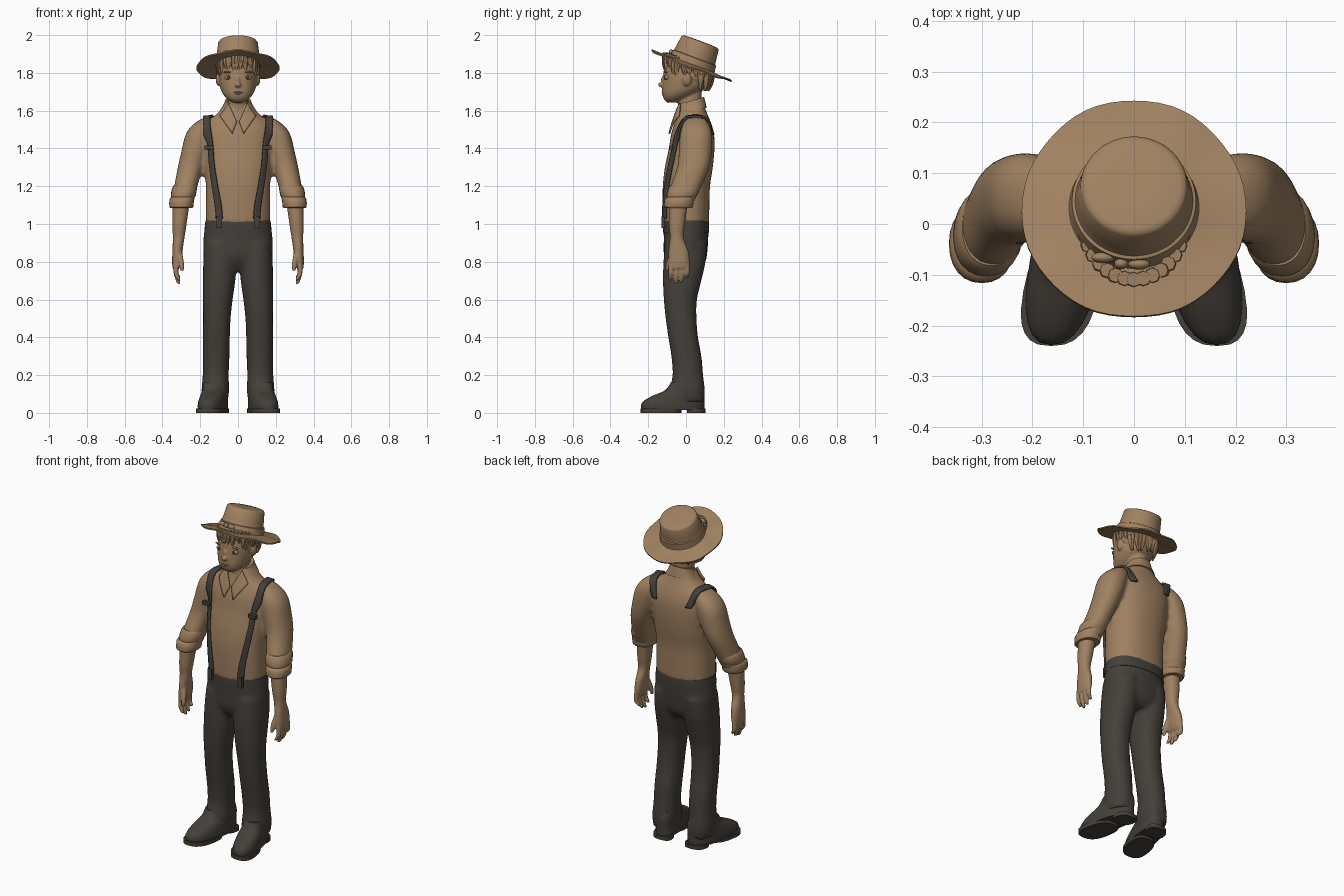
import bpy
import bmesh
import math
import random
from mathutils import Matrix, Vector

random.seed(4)
default = bpy.data.objects.get("Cube")
if default:
    bpy.data.objects.remove(default, do_unlink=True)

BOTH = (1, -1)


def material(name, rgb):
    mat = bpy.data.materials.new(name)
    mat.use_nodes = True
    color = (*rgb, 1.0)
    mat.diffuse_color = color
    shader = next(n for n in mat.node_tree.nodes if n.type == "BSDF_PRINCIPLED")
    shader.inputs["Base Color"].default_value = color
    shader.inputs["Roughness"].default_value = 0.8
    return mat


TAN = material("warm tan", (0.35, 0.22, 0.12))
DARK = material("charcoal", (0.058, 0.05, 0.041))


def smooth_path(points, steps):
    """Catmull-Rom interpolation of tuples of any length."""
    result = []
    last = len(points) - 1
    for i in range(last):
        a, b, c, d = (points[max(0, min(last, i + k))] for k in (-1, 0, 1, 2))
        for s in range(steps):
            t = s / steps
            result.append(tuple(
                q + t / 2 * (r - p + t * (2 * p - 5 * q + 4 * r - w + t * (3 * (q - r) + w - p)))
                for p, q, r, w in zip(a, b, c, d)))
    return result + [points[-1]]


def loft(bm, rings, sides=(1,), n=24, power=2.2, steps=3, warp=None):
    """Skin level rings given as centre x, centre y, height, radius x, radius y."""
    if steps > 1:
        rings = smooth_path(rings, steps)
    for side in sides:
        loops = []
        for cx, cy, z, rx, ry in rings:
            loop = []
            for k in range(n):
                a = math.tau * k / n
                c, s = math.cos(a), math.sin(a)
                v = Vector((cx + rx * math.copysign(abs(c) ** (2 / power), c),
                            cy + ry * math.copysign(abs(s) ** (2 / power), s), z))
                if warp:
                    v = warp(v)
                loop.append(bm.verts.new((v.x * side, v.y, v.z)))
            loops.append(loop)
        for low, high in zip(loops, loops[1:]):
            for k in range(n):
                j = (k + 1) % n
                bm.faces.new((low[k], low[j], high[j], high[k]))
        bm.faces.new(loops[0])
        bm.faces.new(loops[-1])


def ball(bm, center, size, sides=(1,)):
    for side in sides:
        place = Matrix.Translation((center[0] * side, *center[1:])) @ Matrix.Diagonal((*size, 1))
        bmesh.ops.create_uvsphere(bm, u_segments=16, v_segments=10, radius=1, matrix=place)


def box(bm, center, size, sides=(1,)):
    for side in sides:
        place = Matrix.Translation((center[0] * side, *center[1:])) @ Matrix.Diagonal((*size, 1))
        bmesh.ops.create_cube(bm, size=1, matrix=place)


def finish(name, bm, mat, voxel=0, relax=0):
    """Turn the bmesh into an object, optionally fused into one skin."""
    bmesh.ops.recalc_face_normals(bm, faces=bm.faces)
    mesh = bpy.data.meshes.new(name)
    bm.to_mesh(mesh)
    bm.free()
    mesh.materials.append(mat)
    mesh.polygons.foreach_set("use_smooth", [True] * len(mesh.polygons))
    mesh.set_sharp_from_angle(angle=math.radians(40))
    obj = bpy.data.objects.new(name, mesh)
    bpy.context.scene.collection.objects.link(obj)
    if voxel:
        fuse = obj.modifiers.new("fuse", "REMESH")
        fuse.mode = "VOXEL"
        fuse.voxel_size = voxel
        fuse.use_smooth_shade = True
        soften = obj.modifiers.new("soften", "SMOOTH")
        soften.factor = 0.5
        soften.iterations = relax
    return obj


def cling(obj, target, gap, thickness):
    wrap = obj.modifiers.new("cling", "SHRINKWRAP")
    wrap.target = target
    wrap.wrap_method = "NEAREST_SURFACEPOINT"
    wrap.wrap_mode = "ABOVE_SURFACE"
    wrap.offset = gap
    thick = obj.modifiers.new("thickness", "SOLIDIFY")
    thick.thickness = thickness
    thick.offset = 0


# Trousers: hips and two legs
bm = bmesh.new()
loft(bm, [(0, 0, .75, .08, .07), (0, 0, .79, .15, .1), (0, -.003, .84, .182, .115),
          (0, 0, .92, .184, .118), (0, 0, 1.0, .172, .12)])
loft(bm, [(.12, .008, .06, .066, .088), (.12, .006, .12, .073, .094), (.118, .01, .2, .069, .081),
          (.116, .002, .3, .071, .08), (.115, -.015, .4, .072, .079), (.112, -.026, .5, .073, .082),
          (.107, -.03, .6, .079, .088), (.1, -.02, .7, .086, .102), (.096, -.008, .8, .088, .112),
          (.09, 0, .9, .088, .112)], BOTH)
finish("trousers", bm, DARK, .012, 4)

bm = bmesh.new()
loft(bm, [(0, 0, .955, .179, .121), (0, 0, .985, .176, .122), (0, 0, 1.018, .172, .12)], n=40, power=2.3)
finish("waistband", bm, DARK)


# Shoes, toes turned slightly outward
def toe_out(v):
    return Vector((v.x - .18 * v.y, v.y, v.z))


bm = bmesh.new()
loft(bm, [(.12, -.068, .015, .07, .166), (.12, -.07, .035, .072, .168), (.12, -.065, .06, .07, .163),
          (.12, -.04, .09, .067, .138), (.12, -.006, .12, .064, .104), (.12, .004, .16, .06, .085)],
     BOTH, power=2.4, warp=toe_out)
finish("shoes", bm, DARK)
bm = bmesh.new()
for cy, ry, rx in ((-.132, .108, .074), (.054, .05, .06)):
    loft(bm, [(.12, cy, 0, rx, ry), (.12, cy, .024, rx, ry)], BOTH, power=2.6, steps=1, warp=toe_out)
finish("shoe_soles", bm, DARK)

# Shirt: torso and two sleeves
bm = bmesh.new()
loft(bm, [(0, 0, 1.0, .17, .122), (0, 0, 1.1, .17, .124), (0, .002, 1.2, .17, .125),
          (0, .015, 1.3, .177, .127), (0, .03, 1.4, .183, .121), (0, .035, 1.48, .185, .113),
          (0, .036, 1.54, .16, .095), (0, .033, 1.59, .105, .077), (0, .03, 1.645, .067, .062)],
     n=40, power=2.3)
loft(bm, [(.15, .05, 1.56, .04, .05), (.18, .053, 1.52, .066, .073), (.204, .053, 1.47, .075, .086),
          (.226, .05, 1.39, .073, .088), (.252, .038, 1.3, .067, .085), (.276, 0, 1.2, .062, .082),
          (.295, -.035, 1.11, .06, .074)], BOTH)
shirt = finish("shirt", bm, TAN, .012, 4)

bm = bmesh.new()
loft(bm, [(.3, -.04, 1.085, .054, .066), (.3, -.04, 1.09, .063, .076), (.298, -.036, 1.13, .065, .078),
          (.292, -.026, 1.142, .061, .075), (.29, -.022, 1.15, .066, .081), (.283, -.01, 1.19, .066, .083),
          (.28, -.006, 1.205, .058, .076)], BOTH, steps=2)
finish("rolled_cuffs", bm, TAN)

# Collar band and pointed flaps
bm = bmesh.new()
loft(bm, [(0, .033, 1.595, .1, .076), (0, .032, 1.63, .078, .07), (0, .032, 1.656, .069, .064)],
     warp=lambda v: v + Vector((0, 0, .3 * (v.y - .04))))
finish("collar_band", bm, TAN)
bm = bmesh.new()
for side in BOTH:
    corners = [(.052, -.035, 1.64), (.006, -.08, 1.545), (.03, -.09, 1.478), (.098, -.04, 1.575)]
    bm.faces.new([bm.verts.new((x * side, y, z)) for x, y, z in corners])
bmesh.ops.subdivide_edges(bm, edges=bm.edges[:], cuts=5, use_grid_fill=True)
cling(finish("collar_flaps", bm, TAN), shirt, .011, .009)

# Suspenders running over the shoulders
bm = bmesh.new()
path = smooth_path([(.1, -.115, 1.03), (.107, -.115, 1.1), (.125, -.105, 1.2), (.147, -.085, 1.33),
                    (.157, -.06, 1.45), (.164, -.02, 1.53), (.158, .04, 1.57), (.143, .1, 1.55),
                    (.115, .14, 1.47)], 5)
for side in BOTH:
    rows = [[bm.verts.new(((x + w * .01) * side, y, z)) for w in (-2, -1, 0, 1, 2)] for x, y, z in path]
    for a, b in zip(rows, rows[1:]):
        for k in range(4):
            bm.faces.new((a[k], a[k + 1], b[k + 1], b[k]))
cling(finish("suspender_straps", bm, DARK), shirt, .009, .012)
bm = bmesh.new()
box(bm, (.1, -.12, 1.01), (.028, .018, .06), BOTH)
box(bm, (.153, -.078, 1.405), (.05, .02, .022), BOTH)
finish("suspender_clips", bm, DARK)

# Forearms and hands
bm = bmesh.new()
loft(bm, [(.328, -.036, .765, .018, .05), (.324, -.037, .8, .025, .056), (.32, -.04, .86, .027, .052),
          (.314, -.049, .93, .031, .036), (.31, -.048, 1.0, .038, .043), (.3, -.04, 1.12, .045, .05)], BOTH)
for y, tip in ((-.08, .7), (-.051, .682), (-.022, .688), (.006, .71)):
    loft(bm, [(.31, y - .004, tip, .006, .006), (.316, y - .003, tip + .012, .011, .011),
              (.328, y, .74, .013, .013), (.327, y, .79, .013, .013)], BOTH, n=10)
loft(bm, [(.296, -.098, .752, .007, .008), (.297, -.096, .77, .012, .013),
          (.302, -.085, .81, .014, .016), (.314, -.065, .87, .014, .016)], BOTH, n=10)
finish("arms_and_hands", bm, TAN, .0055, 2)

# Head, neck, ears and nose
bm = bmesh.new()
loft(bm, [(0, -.07, 1.643, .026, .028), (0, -.062, 1.66, .055, .054), (0, -.036, 1.69, .081, .09),
          (0, -.01, 1.73, .096, .115), (0, 0, 1.78, .102, .121), (0, .005, 1.83, .1, .119),
          (0, .01, 1.88, .085, .1), (0, .01, 1.9, .06, .07)], n=32)
loft(bm, [(0, .025, 1.58, .06, .065), (0, .02, 1.64, .055, .062), (0, .018, 1.7, .055, .065)])
ball(bm, (.104, .005, 1.765), (.014, .024, .034), BOTH)
ball(bm, (0, -.129, 1.737), (.017, .019, .013))
ball(bm, (0, -.119, 1.76), (.011, .014, .026))
finish("head", bm, TAN, .0055, 2)

bm = bmesh.new()
ball(bm, (0, -.121, 1.697), (.027, .008, .005))
ball(bm, (0, -.119, 1.687), (.02, .009, .006))
finish("lips", bm, TAN)
bm = bmesh.new()
ball(bm, (.05, -.1, 1.776), (.021, .015, .014), BOTH)
ball(bm, (.052, -.106, 1.804), (.025, .008, .005), BOTH)
finish("eyes_and_brows", bm, TAN)
bm = bmesh.new()
ball(bm, (.05, -.113, 1.776), (.009, .004, .01), BOTH)
finish("irises", bm, DARK)

# Hair: a cap with tapered locks around it
bm = bmesh.new()
ball(bm, (0, .022, 1.787), (.106, .116, .085))
for i in range(34):
    a = math.tau * i / 34
    away = abs(a if a < math.pi else math.tau - a)
    tip = 1.822 if away < .9 else 1.785 if away < 1.9 else 1.705
    tip += random.uniform(-.014, .012)
    sweep = random.uniform(-.12, .2)
    rings = []
    for t, r in ((0, .004), (.25, .012), (.6, .017), (1, .014)):
        top = 1.866 + .14 * math.cos(a) * .3
        z = tip + (top - tip) * t
        reach = 1 - max(0, 1.76 - z) * 2.5 - .04 * t
        b = a + sweep * (1 - t)
        rings.append((.104 * reach * math.sin(b), .012 - .126 * reach * math.cos(b), z, r, r))
    loft(bm, rings, n=8, steps=2)
finish("hair", bm, TAN)

# Hat, tipped back, with a soft wavy brim
tip_back = Matrix.Translation((0, .03, 1.84)) @ Matrix.Rotation(math.radians(-20.5), 4, "X")


def hat_shape(v):
    r = max(math.hypot(v.x, v.y), .001)
    t = max(0, r - .13) / .09
    drop = .014 * (v.x / r) ** 2 - .004 * math.sin(7 * math.atan2(v.y, v.x))
    return tip_back @ Vector((v.x, v.y * (1 + .03 * t), v.z - t * drop))


def turned(profile):
    return [(0, 0, z, r, r) for r, z in profile]


bm = bmesh.new()
loft(bm, turned([(.05, .137), (.09, .135), (.1, .132), (.105, .125), (.112, .07), (.12, .02), (.128, .006),
                 (.15, .003), (.185, .002), (.221, .002), (.221, -.005), (.185, -.006), (.13, -.006),
                 (.1, -.004)]), n=56, power=2, steps=1, warp=hat_shape)
finish("hat", bm, TAN)
bm = bmesh.new()
loft(bm, turned([(.122, .005), (.127, .008), (.122, .042), (.114, .046)]), n=56, power=2, steps=1,
     warp=hat_shape)
for x, y, size in ((-.06, -.112, .024), (-.025, -.125, .014), (.01, -.126, .022)):
    ball(bm, tip_back @ Vector((x, y, .026)), (size, .011, .016))
finish("hat_band", bm, TAN)
